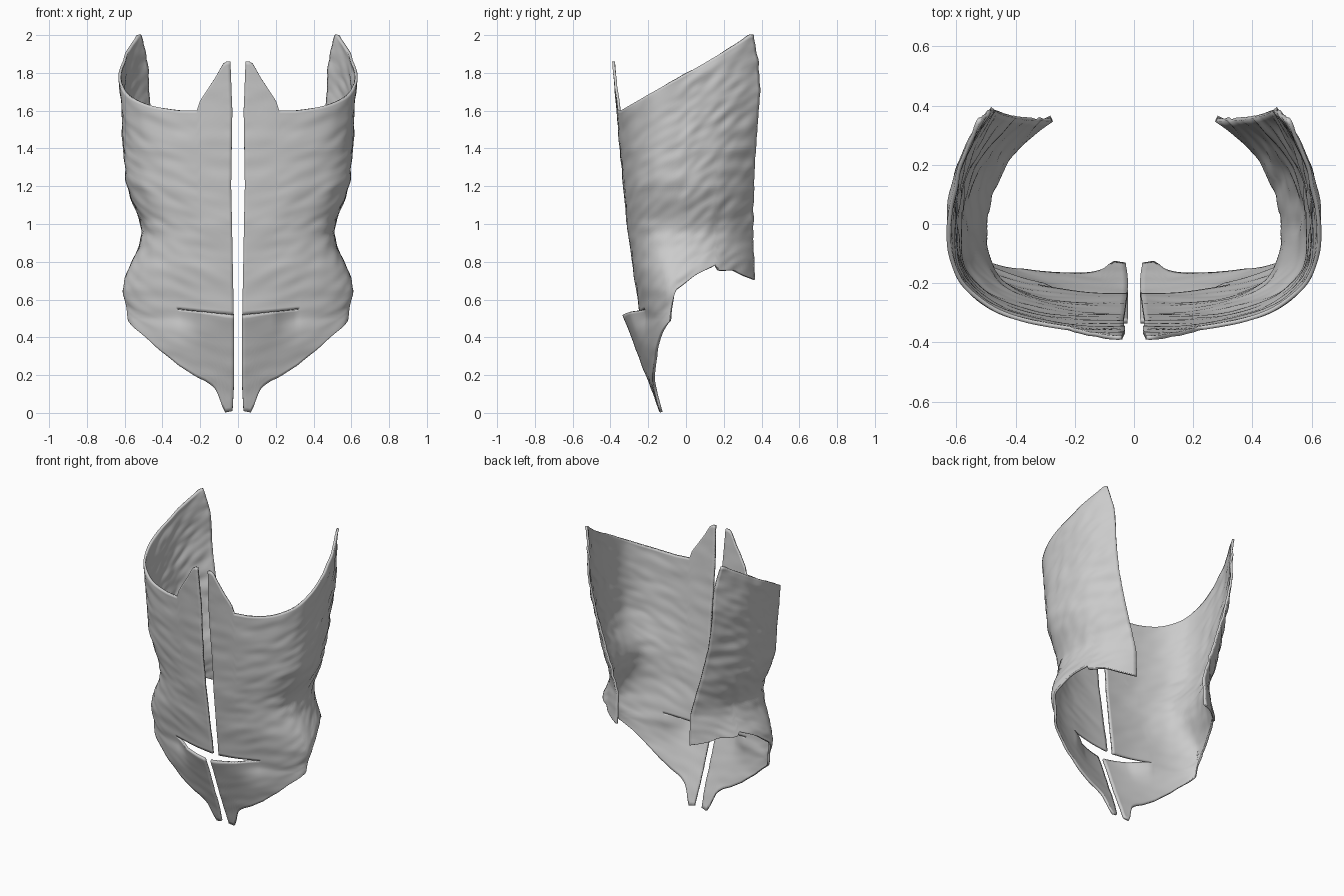
import bpy, bmesh, math
from mathutils import Vector, noise

if "Cube" in bpy.data.objects:
    bpy.data.objects.remove(bpy.data.objects["Cube"])


def interp(pts, v):
    if v <= pts[0][0]:
        return pts[0][1]
    for (a, fa), (b, fb) in zip(pts, pts[1:]):
        if v <= b:
            return fa + (fb - fa) * (v - a) / (b - a)
    return pts[-1][1]


# Profiles by height: half width, front depth, roundness, back edge
WIDTH = [(0.4, .605), (.52, .6), (.65, .61), (.72, .595), (.8, .563), (.88, .525), (.95, .508), (1.02, .52),
         (1.1, .555), (1.2, .588), (1.4, .607), (1.6, .617), (1.8, .632), (2, .627)]
FRONT = [(.5, -.243), (.8, -.285), (1, -.315), (1.3, -.342), (1.6, -.368), (1.86, -.39)]
FLAP = [(0, -.14), (.12, -.182), (.54, -.345)]
ROUND = [(.5, 1.85), (.9, 2.4), (1.2, 2.5)]
BACK_X = [(.7, .285), (.9, .28), (1.1, .34), (1.4, .43), (1.65, .478), (1.85, .487), (2, .525)]
BACK_Y = [(.7, .37), (.9, .355), (1.2, .36), (1.4, .37), (1.7, .393), (1.85, .385), (2, .36)]
GAP = [(0, .03), (.15, .022), (.5, .022), (.9, .03), (1.2, .036), (1.6, .03), (1.86, .04)]
# Bottom edge: over x/width in front, over wrap fraction at side and back
HEM_FRONT = [(.0, .01), (.08, .0), (.11, .06), (.17, .13), (.25, .165), (.34, .19), (.5, .25),
             (.67, .33), (.83, .415), (.97, .485)]
HEM_BACK = [(.845, .485), (.92, .58), (1, .655), (1.24, .73), (1.5, .785), (1.54, .755),
            (1.75, .755), (1.85, .73), (2, .705)]
TAB = [(.0, 1.86), (.065, 1.86), (.12, 1.77), (.205, 1.65), (.222, 1.6)]
YC = -.05


def surface(p, z, flap=False):
    """Point on the shell; p runs 0 front centre, 1 side, 2 back edge."""
    w, x0 = interp(WIDTH, z), interp(GAP, z)
    if p > 1:
        t = p - 1
        x = w - (w - interp(BACK_X, z)) * t ** 2.5
        return Vector((x, YC + (interp(BACK_Y, z) - YC) * t, z))
    s = math.sin(p * math.pi / 2)

    def depth(f, n):
        return YC + (f - YC) * max(0, 1 - s ** n) ** (1 / n)
    y = depth(interp(FRONT, z), interp(ROUND, z))
    if flap:
        low = depth(interp(FLAP, z), 1.3)
        k = min(1, max(0, (z - .3) / .23)) * min(1, max(0, (s - .3) / .2))
        y = low + (y - low) * k
    return Vector((x0 + (w - x0) * s, y, z))


def wrinkle(co, p):
    """Horizontal cloth folds, finer toward the sides."""
    fine = Vector((p * 5 + 1, co.z * 19 - p * 5, 3))
    big = Vector((p * 4, co.z * 6, 9))
    d = .005 * noise.noise(fine) * (.6 + min(p, 1)) + .005 * noise.noise(big)
    out = Vector((co.x * .9, co.y, 0)).normalized()
    if p < .35:
        out = Vector((0.2, -1, 0)).normalized()
    return co + out * d


def limits(p):
    s = math.sin(min(p, 1) * math.pi / 2)
    zb = interp(HEM_FRONT, s) if p < .845 else interp(HEM_BACK, p)
    c = surface(p, 1.7)
    zt = max(1.6, 1.6 + .4 * (c.y + .355) / .725)
    if p < 1 and c.x < .222:
        zt = interp(TAB, c.x)
    if p == 2:
        zt = 2
    zm = max(.52 + .03 * min(1, s / .5), zb + .1)
    return zb, zm, min(zt, 2)


# Bodice half: upper panel and lower flap share vertices beyond the waist slit
bm = bmesh.new()
NF, NB, NU, NL = 48, 30, 72, 22
cols = [i / NF for i in range(NF + 1)] + [1 + i / NB for i in range(1, NB + 1)]
upper, lower = [], []
for p in cols:
    zb, zm, zt = limits(p)
    slit = p < .34
    up = []
    for j in range(NU + 1):
        z = zm + (zt - zm) * j / NU
        up.append(bm.verts.new(wrinkle(surface(p, z), p)))
    lo = []
    for j in range(NL + 1):
        if j == NL and not slit:
            lo.append(up[0])
            continue
        z = zb + (zm - zb) * j / NL - (.004 if slit and j == NL else 0)
        lo.append(bm.verts.new(wrinkle(surface(p, z, True), p)))
    upper.append(up)
    lower.append(lo)
for grid in (upper, lower):
    for a, b in zip(grid, grid[1:]):
        for j in range(len(a) - 1):
            bm.faces.new((a[j], b[j], b[j + 1], a[j + 1]))

mesh = bpy.data.meshes.new("open_bodice")
bm.to_mesh(mesh)
bm.free()
bodice = bpy.data.objects.new("open_bodice", mesh)
bpy.context.collection.objects.link(bodice)

# Cloth thickness and the mirrored left half
shell = bodice.modifiers.new("thickness", 'SOLIDIFY')
shell.thickness = .014
shell.offset = -1
mirror = bodice.modifiers.new("mirror", 'MIRROR')
mirror.use_mirror_merge = False

bpy.context.view_layer.objects.active = bodice
bodice.select_set(True)
bpy.ops.object.shade_smooth_by_angle(angle=math.radians(50))
